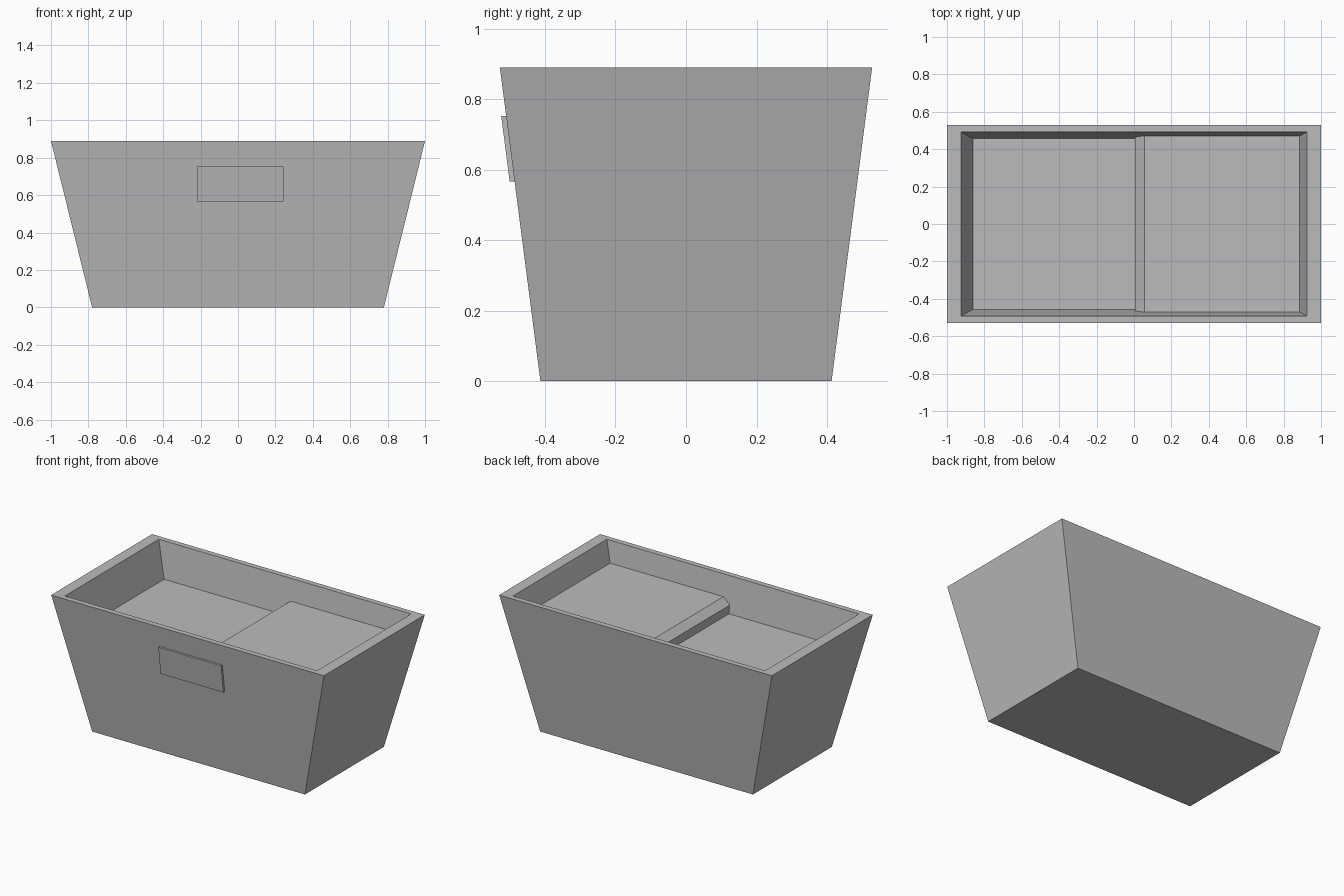
import bpy
import bmesh

cube = bpy.data.objects.get("Cube")
if cube:
    bpy.data.objects.remove(cube, do_unlink=True)

H = 0.89
grey = bpy.data.materials.new("plain grey")
grey.use_nodes = True
colour = (0.5, 0.5, 0.5, 1)
grey.diffuse_color = colour
grey.node_tree.nodes["Principled BSDF"].inputs["Base Color"].default_value = colour


def finish(name, bm):
    bmesh.ops.recalc_face_normals(bm, faces=bm.faces)
    mesh = bpy.data.meshes.new(name)
    bm.to_mesh(mesh)
    bm.free()
    mesh.materials.append(grey)
    obj = bpy.data.objects.new(name, mesh)
    bpy.context.collection.objects.link(obj)
    return obj


def ring(bm, hx, hy, z):
    return [bm.verts.new((sx * hx, sy * hy, z))
            for sx, sy in ((-1, -1), (1, -1), (1, 1), (-1, 1))]


def bridge(bm, a, b):
    for i in range(4):
        j = (i + 1) % 4
        bm.faces.new((a[i], a[j], b[j], b[i]))


# Tapered trough: outer walls, base and flat rim
bm = bmesh.new()
base = ring(bm, 0.78, 0.413, 0)
top = ring(bm, 1.0, 0.528, H)
rim = ring(bm, 0.925, 0.492, H)
bm.faces.new(base)
bridge(bm, base, top)
bridge(bm, top, rim)

# Stepped inner floor, following the sloping inner walls
low, mid, high = 0.655, 0.71, 0.75
profile = [(-0.862, low), (0.005, low), (0.005, mid), (0.055, high), (0.886, high)]
front, back = [
    [bm.verts.new((x, s * (0.492 - 0.149 * (H - z)), z)) for x, z in profile]
    for s in (-1, 1)]
for i in range(len(profile) - 1):
    bm.faces.new((front[i], front[i + 1], back[i + 1], back[i]))

# Inner walls
bm.faces.new([rim[0], rim[1]] + front[::-1])
bm.faces.new([rim[3], rim[2]] + back[::-1])
bm.faces.new((rim[0], front[0], back[0], rim[3]))
bm.faces.new((rim[1], front[-1], back[-1], rim[2]))
finish("trough_body", bm)

# Raised plate lying on the sloping front wall
bm = bmesh.new()
bmesh.ops.create_cube(bm, size=1)
for v in bm.verts:
    z = 0.752 if v.co.z > 0 else 0.566
    wall = -0.413 - 0.115 * z / H
    v.co = (0.243 if v.co.x > 0 else -0.217,
            wall - 0.014 if v.co.y < 0 else wall + 0.002, z)
finish("front_plate", bm)
